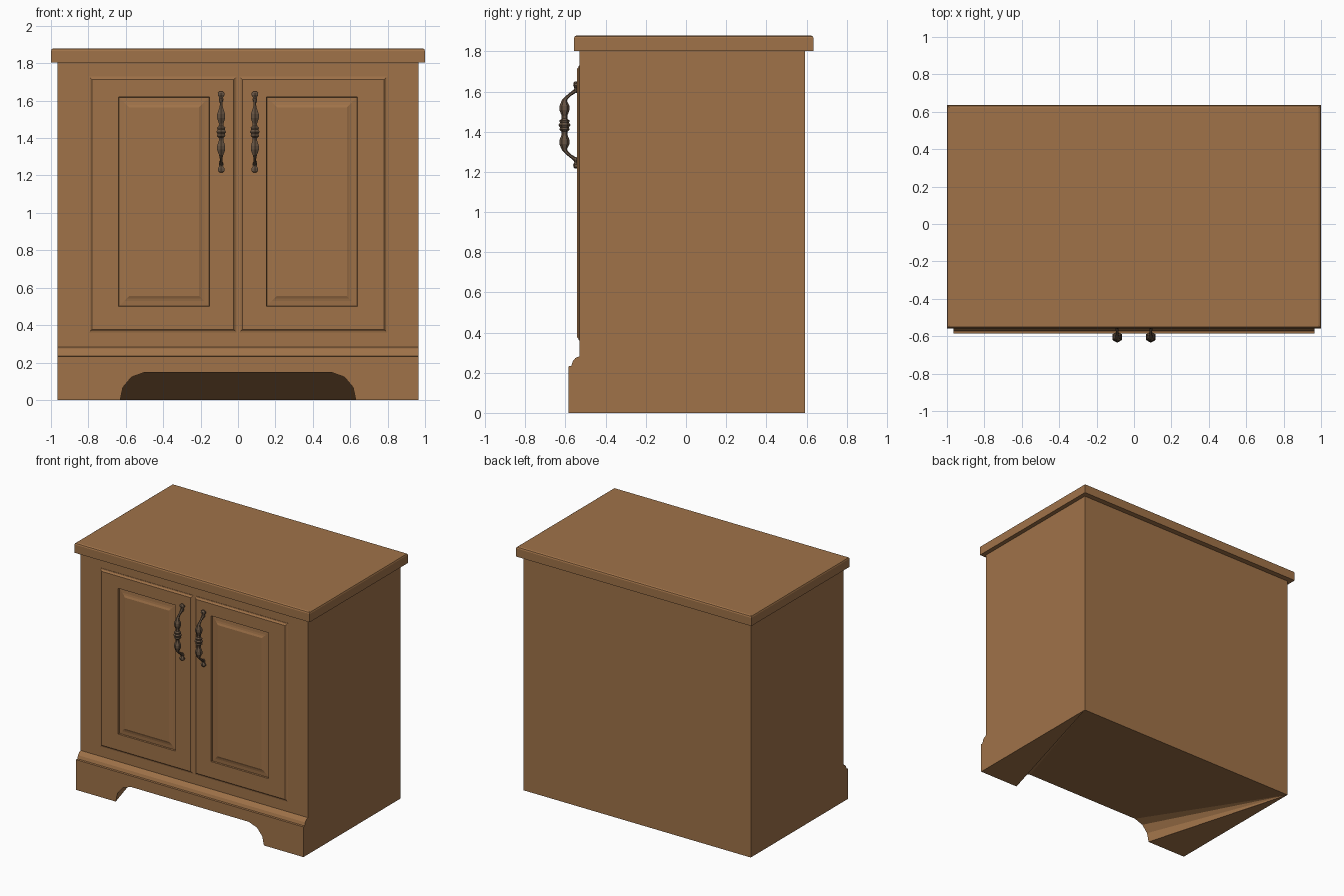
import bpy, bmesh, math
from mathutils import Vector

if "Cube" in bpy.data.objects:
    bpy.data.objects.remove(bpy.data.objects["Cube"])


def material(name, rgb):
    m = bpy.data.materials.new(name)
    m.diffuse_color = (*rgb, 1)
    m.use_nodes = True
    m.node_tree.nodes["Principled BSDF"].inputs["Base Color"].default_value = m.diffuse_color
    return m


WOOD = material("brown wood", (0.35, 0.17, 0.066))
METAL = material("dark bronze", (0.135, 0.088, 0.055))


def finish(name, bm, mat):
    bmesh.ops.recalc_face_normals(bm, faces=bm.faces)
    me = bpy.data.meshes.new(name)
    bm.to_mesh(me)
    bm.free()
    me.materials.append(mat)
    ob = bpy.data.objects.new(name, me)
    bpy.context.collection.objects.link(ob)
    return ob


def skin(name, rings, mat):
    """Join equal-sized closed rings of points into a solid skin with end caps."""
    bm = bmesh.new()
    loops = [[bm.verts.new(p) for p in ring] for ring in rings]
    n = len(loops[0])
    for a, b in zip(loops, loops[1:]):
        for i in range(n):
            j = (i + 1) % n
            bm.faces.new((a[i], a[j], b[j], b[i]))
    bm.faces.new(loops[0])
    bm.faces.new(loops[-1])
    return finish(name, bm, mat)


# Cabinet body: side profile (y, z) with coved plinth, and arch (x, z) cut in the front
W = 0.966
profile = [(-0.585, 0), (-0.585, 0.232), (-0.571, 0.234), (-0.563, 0.258),
           (-0.55, 0.274), (-0.53, 0.282), (-0.53, 1.805), (0.593, 1.805), (0.593, 0)]
half_arch = [(-0.63, 0), (-0.615, 0.068), (-0.57, 0.122), (-0.5, 0.147)]
arch_pts = half_arch + [(-x, z) for x, z in reversed(half_arch)]

bm = bmesh.new()
left = [bm.verts.new((-W, y, z)) for y, z in profile]
right = [bm.verts.new((W, y, z)) for y, z in profile]
arch = [bm.verts.new((x, -0.585, z)) for x, z in arch_pts]
bm.faces.new(left)
bm.faces.new(right)
for i in range(1, len(profile) - 1):
    bm.faces.new((left[i], left[i + 1], right[i + 1], right[i]))
bm.faces.new([left[0]] + arch + [right[0], right[1], left[1]])
# underside: the arch fans back to the two rear corners
edge = [left[0]] + arch + [right[0]]
mid = len(edge) // 2 - 1
for i in range(len(edge) - 1):
    if i == mid:
        bm.faces.new((edge[i], edge[i + 1], right[-1], left[-1]))
    else:
        bm.faces.new((edge[i], edge[i + 1], left[-1] if i < mid else right[-1]))
finish("cabinet_body", bm, WOOD)

# Top slab with a small chamfer round its upper edge
def slab_ring(inset, z):
    x, y0, y1 = 1 - inset, -0.558 + inset, 0.635 - inset
    return [(-x, y0, z), (x, y0, z), (x, y1, z), (-x, y1, z)]


skin("top_slab", [slab_ring(0, 1.803), slab_ring(0, 1.866),
                  slab_ring(0.004, 1.875), slab_ring(0.013, 1.88)], WOOD)


# Raised-panel doors: nested rectangles stepping in and out
def rect(s, box, inset, y):
    x0, x1, z0, z1 = box
    x0, x1, z0, z1 = x0 + inset, x1 - inset, z0 + inset, z1 - inset
    return [(s * x0, y, z0), (s * x1, y, z0), (s * x1, y, z1), (s * x0, y, z1)]


def door(name, s):
    outer = (0.006, 0.798, 0.36, 1.73)
    panel = (0.152, 0.638, 0.5, 1.62)
    steps = [(outer, 0, -0.525), (outer, 0, -0.533), (outer, 0.008, -0.535),
             (outer, 0.017, -0.543), (panel, 0, -0.543), (panel, 0.002, -0.532),
             (panel, 0.028, -0.534), (panel, 0.042, -0.537), (panel, 0.056, -0.543)]
    skin(name, [rect(s, *step) for step in steps], WOOD)


# Handles: six-sided sweep along a path of (y, z, radius)
def sweep(name, x, path, squash=1.0):
    rings = []
    for i, (y, z, r) in enumerate(path):
        a, b = path[max(i - 1, 0)], path[min(i + 1, len(path) - 1)]
        t = Vector((0, b[0] - a[0], b[1] - a[1])).normalized()
        side = Vector((1, 0, 0))
        out = side.cross(t) * squash
        rings.append([Vector((x, y, z)) + r * (math.sin(k * math.pi / 3) * side
                      + math.cos(k * math.pi / 3) * out) for k in range(6)])
    skin(name, rings, METAL)


MID = 1.433
AXIS = -0.605
# upper half of the grip from the centre outwards: (height above middle, y, radius)
half_grip = [(0, AXIS, 0.03), (0.012, AXIS, 0.022), (0.022, AXIS, 0.026), (0.032, AXIS, 0.015),
             (0.046, AXIS, 0.014), (0.075, AXIS, 0.025), (0.095, AXIS, 0.025),
             (0.122, AXIS, 0.013), (0.135, -0.596, 0.009), (0.15, -0.58, 0.008),
             (0.163, -0.562, 0.009), (0.175, -0.546, 0.011)]
half = [(y, MID + h, r) for h, y, r in half_grip]
grip = [(y, 2 * MID - z, r) for y, z, r in reversed(half[1:])] + half
finial = [(0.16, 0.008), (0.172, 0.014), (0.185, 0.012), (0.197, 0.021),
          (0.208, 0.02), (0.217, 0.009)]

for label, s in (("left", -1), ("right", 1)):
    door(label + "_door", s)
    x = s * 0.09
    sweep(label + "_handle_grip", x, grip)
    for end, d in (("upper", 1), ("lower", -1)):
        sweep(f"{label}_handle_{end}_mount", x,
              [(-0.549, MID + d * h, r) for h, r in finial], 0.6)
